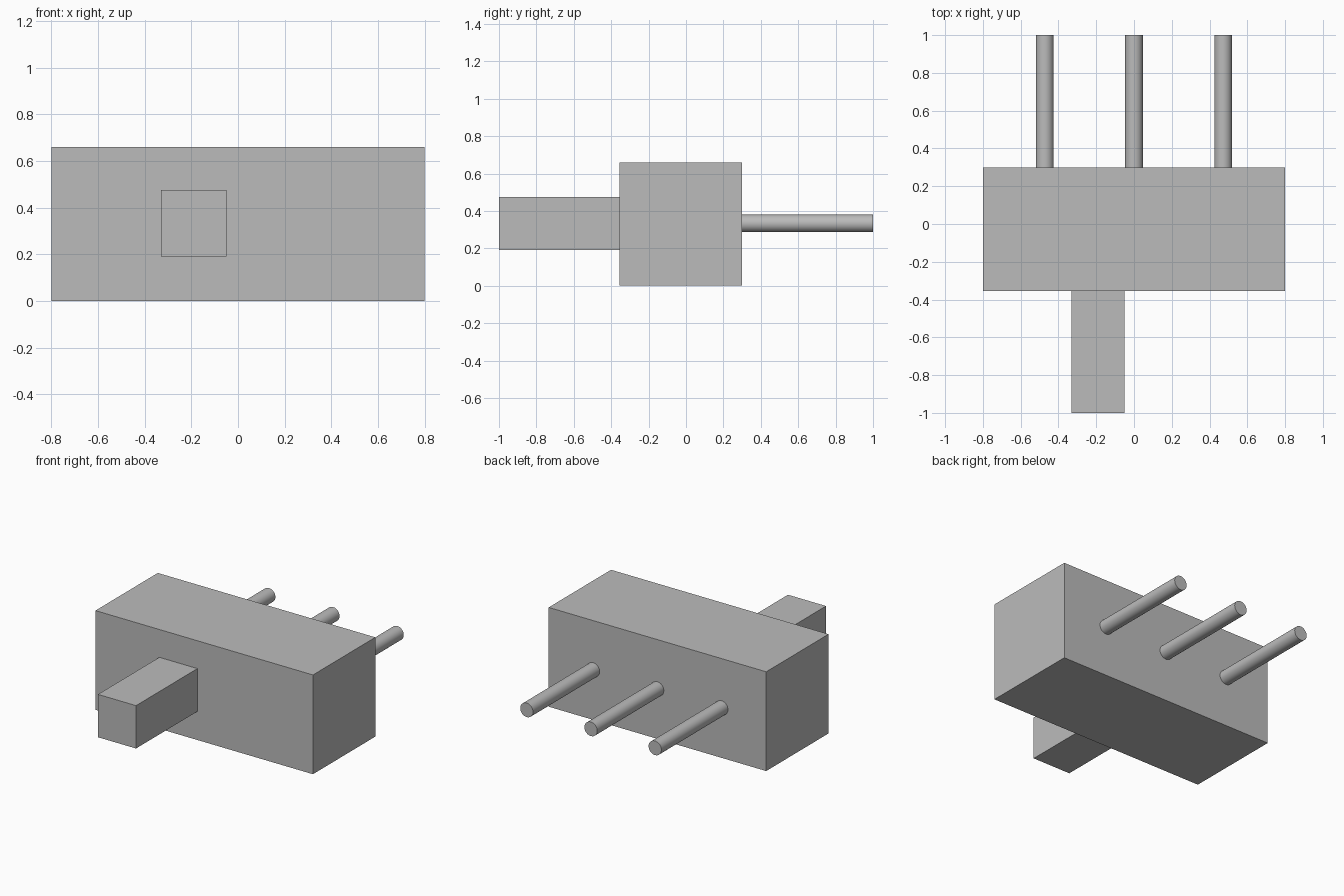
import bpy
import math

default_cube = bpy.data.objects.get("Cube")
if default_cube:
    bpy.data.objects.remove(default_cube, do_unlink=True)

# One plain grey for every part
GREY = (0.5, 0.5, 0.5, 1.0)
grey = bpy.data.materials.new("grey")
grey.use_nodes = True
grey.diffuse_color = GREY
shader = next(n for n in grey.node_tree.nodes if n.type == 'BSDF_PRINCIPLED')
shader.inputs["Base Color"].default_value = GREY


def box(name, low, high):
    """Axis-aligned box between two opposite corners."""
    centre = [(a + b) / 2 for a, b in zip(low, high)]
    bpy.ops.mesh.primitive_cube_add(size=1, location=centre)
    obj = bpy.context.object
    obj.name = name
    obj.scale = [b - a for a, b in zip(low, high)]
    bpy.ops.object.transform_apply(location=False, rotation=False, scale=True)
    obj.data.materials.append(grey)
    return obj


def pin(name, x, y0, y1, z, radius):
    """Round pin running along y."""
    bpy.ops.mesh.primitive_cylinder_add(
        vertices=32, radius=radius, depth=y1 - y0,
        location=(x, (y0 + y1) / 2, z), rotation=(math.pi / 2, 0, 0))
    obj = bpy.context.object
    obj.name = name
    obj.data.materials.append(grey)
    bpy.ops.object.shade_smooth_by_angle(angle=math.radians(30))
    return obj


# Switch housing and the off-centre slider in front
box("housing", (-0.80, -0.355, 0.0), (0.80, 0.30, 0.66))
box("slider", (-0.33, -1.0, 0.19), (-0.05, -0.355, 0.475))

# Three contact pins at the back
for name, x in (("right_pin", -0.472), ("middle_pin", 0.0), ("left_pin", 0.472)):
    pin(name, x, 0.30, 1.0, 0.333, 0.047)
